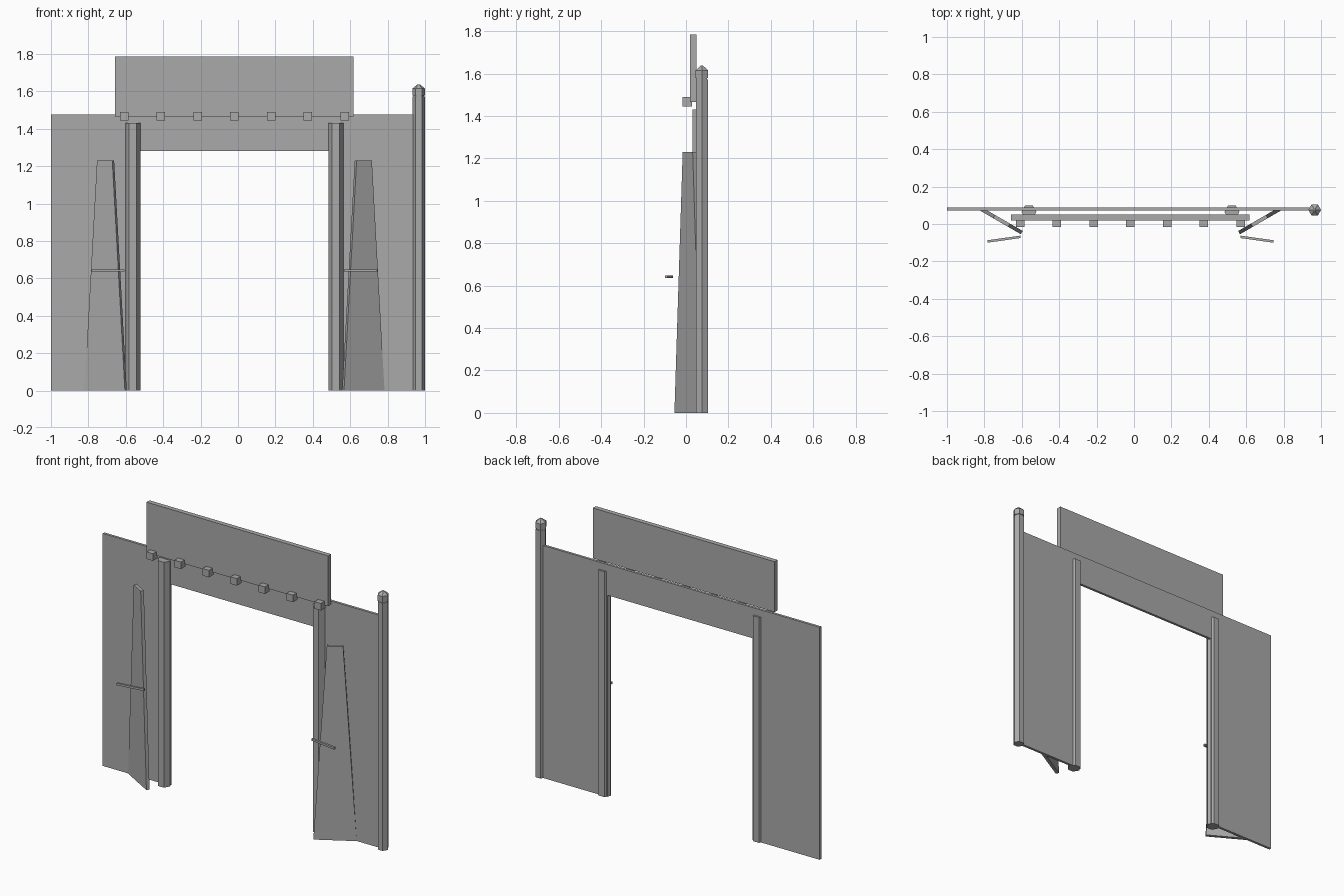
import bpy, bmesh, math
from mathutils import Matrix

if "Cube" in bpy.data.objects:
    bpy.data.objects.remove(bpy.data.objects["Cube"])

grey = bpy.data.materials.new("plain_grey")
grey.diffuse_color = (0.4, 0.4, 0.4, 1)
grey.use_nodes = True
grey.node_tree.nodes["Principled BSDF"].inputs["Base Color"].default_value = grey.diffuse_color
CX = -0.019  # centre line of the gateway


def finish(name, bm):
    bmesh.ops.recalc_face_normals(bm, faces=bm.faces)
    me = bpy.data.meshes.new(name)
    bm.to_mesh(me)
    bm.free()
    me.materials.append(grey)
    ob = bpy.data.objects.new(name, me)
    bpy.context.collection.objects.link(ob)
    return ob


def slab(name, outline, thick, loc, angle=0.0):
    """Extrude an x-z outline along y, turn it about z and place it."""
    bm = bmesh.new()
    face = bm.faces.new([bm.verts.new((x, -thick / 2, z)) for x, z in outline])
    ext = bmesh.ops.extrude_face_region(bm, geom=[face])
    bmesh.ops.translate(bm, vec=(0, thick, 0),
                        verts=[v for v in ext["geom"] if isinstance(v, bmesh.types.BMVert)])
    bm.transform(Matrix.Translation(loc) @ Matrix.Rotation(angle, 4, "Z"))
    return finish(name, bm)


def box(name, size, loc, angle=0.0):
    w, d, h = size
    pts = [(-w / 2, -h / 2), (w / 2, -h / 2), (w / 2, h / 2), (-w / 2, h / 2)]
    return slab(name, pts, d, loc, angle)


def hex_post(name, r1, r2, z0, z1, x, y):
    bm = bmesh.new()
    bmesh.ops.create_cone(bm, cap_ends=True, segments=6, radius1=r1, radius2=r2, depth=z1 - z0)
    # point two corners along x
    xs = max(v.co.x for v in bm.verts)
    turn = 0 if abs(xs - r1) < 1e-4 else math.pi / 6
    bm.transform(Matrix.Translation((x, y, (z0 + z1) / 2)) @ Matrix.Rotation(turn, 4, "Z"))
    return finish(name, bm)


# Wall with a wide doorway
slab("wall", [(-0.981, 0), (-0.51, 0), (-0.51, 1.28), (0.51, 1.28),
              (0.51, 0), (0.981, 0), (0.981, 1.475), (-0.981, 1.475)],
     0.016, (CX, 0.08, 0))

# Sign board and the row of lamps under it
box("sign_board", (1.275, 0.03, 0.32), (CX, 0.035, 1.625))
for i in range(-3, 4):
    box("lamp", (0.045, 0.045, 0.045), (CX + i * 0.1965, 0.0065, 1.4675))

# Door posts, splayed tapered boards and handles on both sides
for s in (-1, 1):
    hex_post("door_post", 0.04, 0.04, 0, 1.43, CX + s * 0.5425, 0.065)
    slab("tapered_board", [(-0.125, 0), (0.125, 0), (0.047, 1.23), (-0.047, 1.23)],
         0.02, (CX + s * 0.689, 0.0165, 0), s * math.radians(30))
    box("handle", (0.178, 0.013, 0.013), (CX + s * 0.676, -0.081, 0.642),
        -s * math.radians(8))

# Corner post with a pointed cap
hex_post("corner_post", 0.033, 0.033, 0, 1.572, 0.966, 0.075)
hex_post("post_cap", 0.034, 0.034, 1.578, 1.615, 0.966, 0.075)
hex_post("cap_tip", 0.034, 0.006, 1.615, 1.637, 0.966, 0.075)
hex_post("post_neck", 0.029, 0.029, 1.57, 1.58, 0.966, 0.075)
